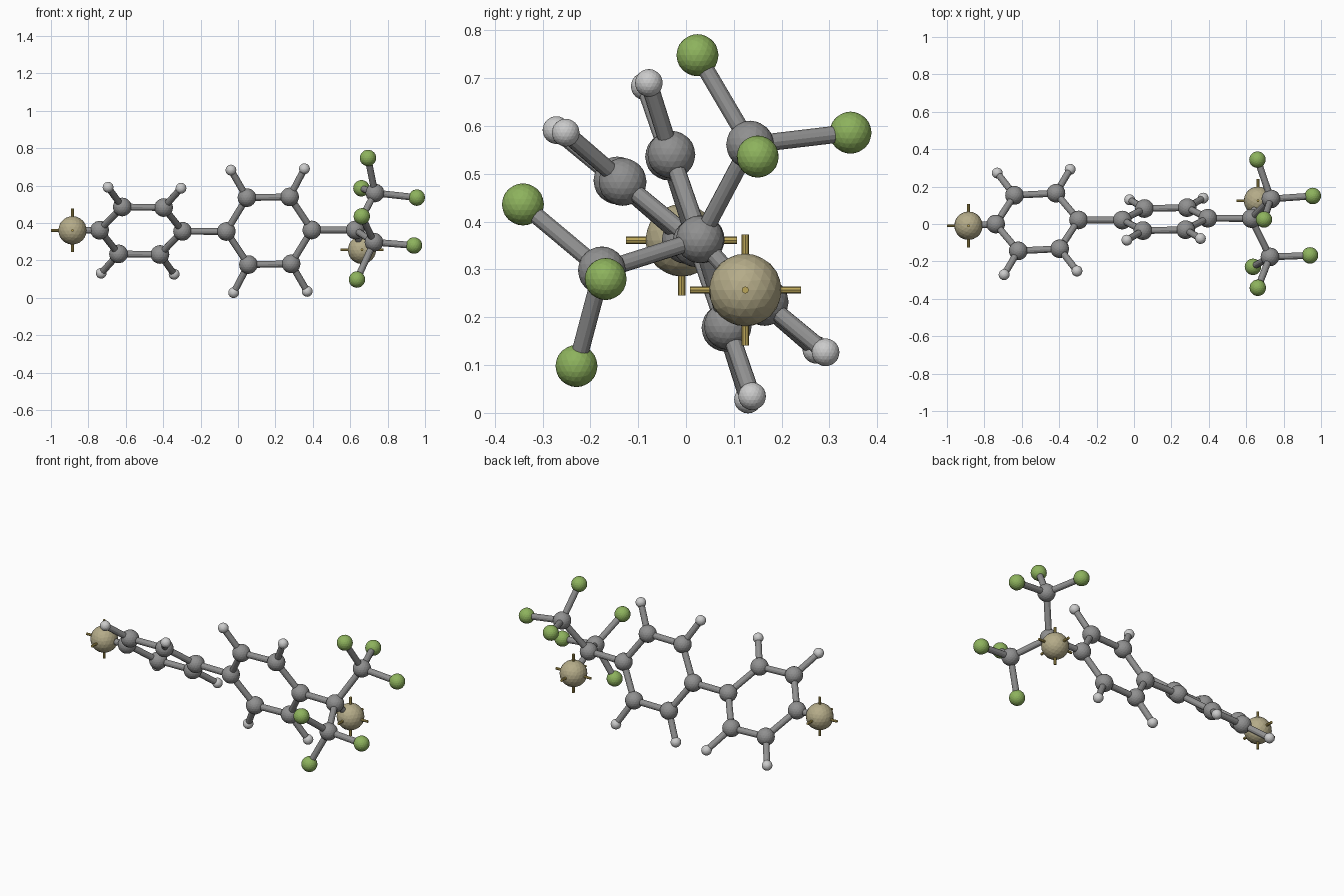
import bpy
from mathutils import Vector as V

if "Cube" in bpy.data.objects:
    bpy.data.objects.remove(bpy.data.objects["Cube"])


def material(name, rgb):
    m = bpy.data.materials.new(name)
    m.diffuse_color = (*rgb, 1)
    m.use_nodes = True
    m.node_tree.nodes["Principled BSDF"].inputs["Base Color"].default_value = m.diffuse_color
    return m


GREY = material("carbon_grey", (0.28, 0.28, 0.28))
PALE = material("hydrogen_pale", (0.52, 0.52, 0.52))
GREEN = material("fluorine_green", (0.27, 0.45, 0.11))
TAN = material("end_tan", (0.46, 0.41, 0.25))
BRASS = material("spike_brass", (0.5, 0.38, 0.1))


def ball(name, p, r, mat):
    bpy.ops.mesh.primitive_ico_sphere_add(subdivisions=3, radius=r, location=p)
    ob = bpy.context.object
    ob.name = name
    ob.data.materials.append(mat)


def rod(name, a, b, r=0.018, mat=GREY, sides=12):
    a, b = V(a), V(b)
    d = b - a
    bpy.ops.mesh.primitive_cylinder_add(vertices=sides, radius=r, depth=d.length,
                                        location=(a + b) / 2)
    ob = bpy.context.object
    ob.name = name
    ob.rotation_euler = d.to_track_quat('Z', 'Y').to_euler()
    ob.data.materials.append(mat)


def carbon(name, p):
    ball(name, p, 0.05, GREY)


def ring(name, centre, a, s, h):
    """Six-sided ring: a = half axis, s = sideways vector, h = hydrogen reach along a."""
    c, a, s = V(centre), V(a), V(s)
    pts = [c - a, c - a / 2 + s, c + a / 2 + s, c + a, c + a / 2 - s, c - a / 2 - s]
    for i, p in enumerate(pts):
        carbon(name + "_carbon", p)
        rod(name + "_bond", p, pts[(i + 1) % 6])
    for i, kx, ks in ((1, -h, 1), (2, h, 1), (4, h, -1), (5, -h, -1)):
        p = c + a * kx + s * (ks * 1.83)
        ball(name + "_hydrogen", p, 0.029, PALE)
        rod(name + "_hydrogen_bond", pts[i], p)
    return pts[0], pts[3]


def end_ball(name, p, joined):
    # large end sphere with three crossing spikes
    p = V(p)
    ball(name, p, 0.076, TAN)
    for axis in (V((1, 0, 0)), V((0, 1, 0)), V((0, 0, 1))):
        rod(name + "_spike", p - axis * 0.116, p + axis * 0.116, 0.0075, BRASS, 8)
    rod(name + "_bond", joined, p)


def trifluoro(name, p, root, fluorines):
    carbon(name + "_carbon", p)
    rod(name + "_root_bond", root, p)
    for f in fluorines:
        ball(name + "_fluorine", f, 0.044, GREEN)
        rod(name + "_fluorine_bond", p, f)


# the two twisted rings and the link between them
l0, l1 = ring("left_ring", (-0.518, 0.0105, 0.359), (0.2215, 0.011, -0.003),
              (0.010, -0.1485, 0.1255), 0.88)
r0, r1 = ring("right_ring", (0.166, 0.026, 0.359), (0.2285, 0.005, 0.004),
              (-0.004, -0.059, 0.179), 0.86)
rod("ring_link_bond", l1, r0)

# branching centre
hub = V((0.627, 0.029, 0.363))
carbon("hub_carbon", hub)
rod("hub_bond", r1, hub)

# end spheres
end_ball("left_end", (-0.885, -0.009, 0.361), l0)
end_ball("right_end", (0.663, 0.124, 0.257), hub)

# fluorinated branches
trifluoro("upper_branch", (0.732, 0.134, 0.561), hub,
          [(0.695, 0.024, 0.748), (0.956, 0.150, 0.536), (0.660, 0.344, 0.586)])
trifluoro("lower_branch", (0.727, -0.176, 0.298), hub,
          [(0.941, -0.168, 0.280), (0.636, -0.229, 0.098), (0.662, -0.341, 0.436)])
